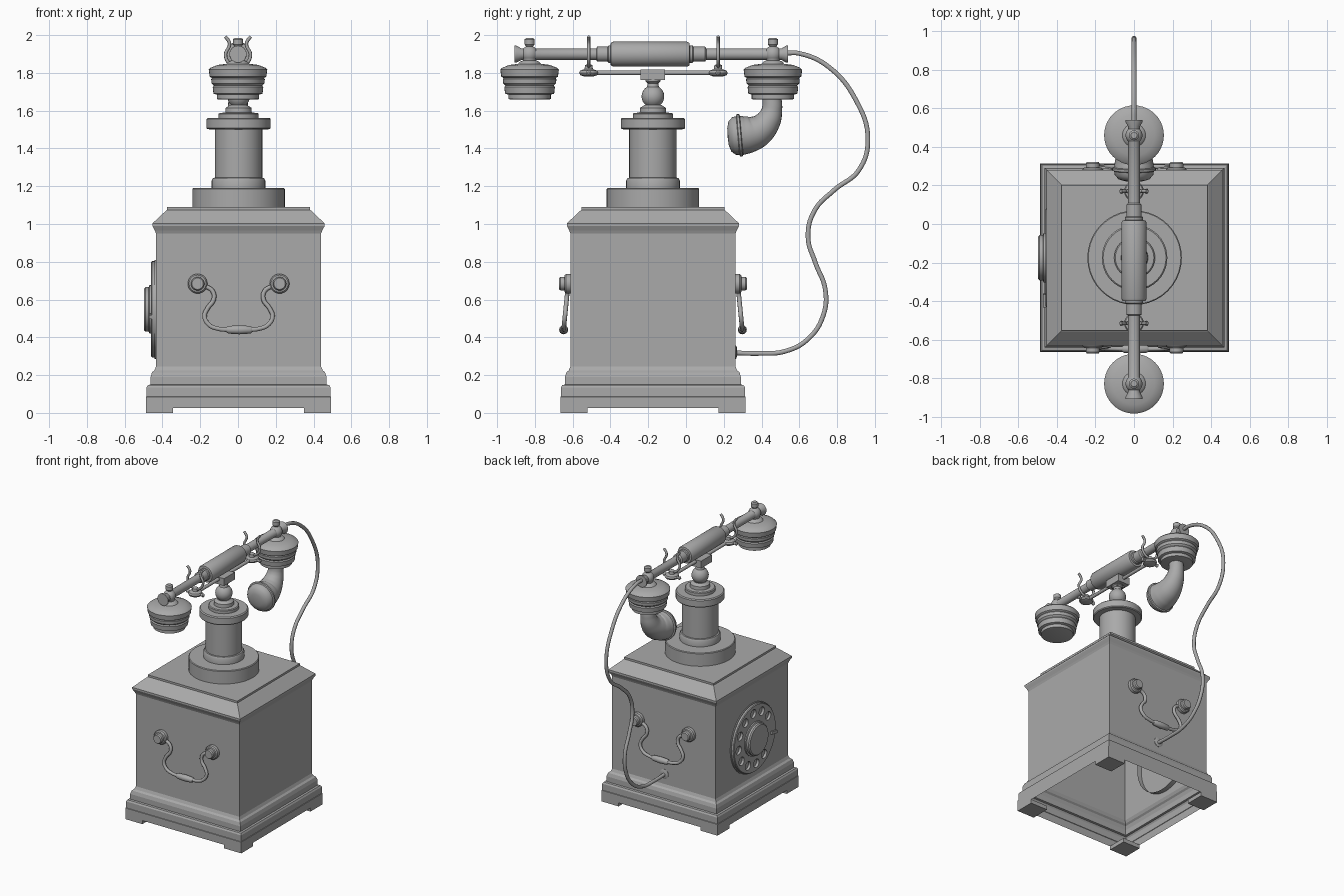
import bpy, bmesh, math
from mathutils import Matrix, Vector

if "Cube" in bpy.data.objects:
    bpy.data.objects.remove(bpy.data.objects["Cube"])

CX, CY = 0.003, -0.175   # centre line of the case and column
W = 0.437                # half width of the case
grey = bpy.data.materials.new('dark_grey')
grey.diffuse_color = (.4, .4, .4, 1)
grey.use_nodes = True
grey.node_tree.nodes["Principled BSDF"].inputs["Base Color"].default_value = grey.diffuse_color


def finish(name, bm, angle=35):
    me = bpy.data.meshes.new(name)
    bmesh.ops.recalc_face_normals(bm, faces=bm.faces[:])
    bm.to_mesh(me)
    bm.free()
    me.shade_smooth()
    me.set_sharp_from_angle(angle=math.radians(angle))
    me.materials.append(grey)
    ob = bpy.data.objects.new(name, me)
    bpy.context.collection.objects.link(ob)
    return ob


def lathe(name, prof, at=(0, 0, 0), axis='Z', n=40, square=False, open_start=False):
    """Turn (radius, height) points about an axis; square gives four mitred sides."""
    bm = bmesh.new()
    rings = []
    if square:
        n = 4
    for r, h in prof:
        ring = []
        for i in range(n):
            a = 2 * math.pi * (i + (0.5 if square else 0)) / n
            k = r * math.sqrt(2) if square else r
            c, s = k * math.cos(a), k * math.sin(a)
            p = {'Z': (c, s, h), 'Y': (c, h, s), 'X': (h, c, s)}[axis]
            ring.append(bm.verts.new(Vector(p) + Vector(at)))
        rings.append(ring)
    for a, b in zip(rings, rings[1:]):
        for i in range(n):
            j = (i + 1) % n
            bm.faces.new((a[i], a[j], b[j], b[i]))
    if not open_start:
        bm.faces.new(rings[0])
    bm.faces.new(rings[-1])
    return finish(name, bm, 3 if square else 35)


def box(name, centre, size):
    bm = bmesh.new()
    bmesh.ops.create_cube(bm, size=1, matrix=Matrix.Translation(centre) @ Matrix.Diagonal((*size, 1)))
    return finish(name, bm)


def tube(name, pts, r, radii=None, res=4):
    cu = bpy.data.curves.new(name, 'CURVE')
    cu.dimensions = '3D'
    cu.bevel_depth = r
    cu.bevel_resolution = res
    cu.resolution_u = 8
    cu.use_fill_caps = True
    cu.materials.append(grey)
    sp = cu.splines.new('BEZIER')
    sp.bezier_points.add(len(pts) - 1)
    for i, (bp, p) in enumerate(zip(sp.bezier_points, pts)):
        bp.co = p
        bp.handle_left_type = bp.handle_right_type = 'AUTO'
        bp.radius = radii[i] / r if radii else 1
    ob = bpy.data.objects.new(name, cu)
    bpy.context.collection.objects.link(ob)
    return ob


def arc(r, h, a0, a1, n=8):
    """Points of a ball profile between two latitudes in degrees."""
    return [(r * math.cos(math.radians(a0 + (a1 - a0) * i / n)),
             h + r * math.sin(math.radians(a0 + (a1 - a0) * i / n))) for i in range(n + 1)]


# Case: hollow, open below, with stepped plinth and sloped top
lathe('case', [(.49, .027), (.49, .085), (.487, .087), (.487, .135), (.48, .147), (.466, .15),
               (.466, .19), (.458, .215), (.446, .225), (W, .245), (W, .95), (.443, .965),
               (.456, .99), (.456, 1.003), (.385, 1.07), (.378, 1.075), (.378, 1.09)],
      at=(CX, CY, 0), square=True, open_start=True)
for sx in (-1, 1):
    for sy in (-1, 1):
        box('foot', (CX + sx * .418, CY + sy * .418, .015), (.144, .144, .03))

# Column with ball on top
lathe('column', [(.245, 1.085), (.245, 1.185), (.24, 1.19), (.142, 1.19), (.142, 1.23), (.135, 1.243),
                 (.126, 1.245), (.126, 1.5), (.165, 1.502), (.17, 1.508), (.17, 1.555), (.163, 1.562),
                 (.106, 1.562), (.106, 1.583), (.1, 1.588), (.07, 1.59), (.068, 1.615), (.045, 1.63)]
      + arc(.06, 1.675, -50, 58) + [(.028, 1.745), (.04, 1.755), (.04, 1.765)], at=(CX, CY, 0))

# Cradle: block, bar, end discs and forks
box('cradle_block', (0, CY, 1.79), (.1, .13, .055))
box('cradle_neck', (0, CY, 1.765), (.06, .06, .03))
lathe('cradle_bar', [(.012, -.53), (.012, .18)], at=(0, 0, 1.8), axis='Y', n=16)
for y in (-.515, .17):
    lathe('cradle_disc', [(.025, 1.781), (.045, 1.788), (.051, 1.8), (.045, 1.812), (.022, 1.82),
                          (.02, 1.84), (.012, 1.845)], at=(0, y, 0), n=24)
    lathe('cradle_pin', [(.006, -.075), (.014, -.068), (.01, -.055), (.01, .055), (.014, .068), (.006, .075)],
          at=(0, y, 1.8), axis='X', n=12)
    side = [(.045, 1.85), (.066, 1.895), (.045, 1.95), (.05, 1.97), (.068, 1.992)]
    tube('cradle_fork', [(-x, y, z) for x, z in reversed(side)] + [(0, y, 1.832)]
         + [(x, y, z) for x, z in side], .009, res=2)

# Handset bar with grip
lathe('handset', [(.045, -.908), (.045, -.898), (.03, -.87), (.03, -.475), (.04, -.47), (.04, -.415),
                  (.046, -.41), (.046, -.4), (.06, -.398), (.066, -.385), (.066, .005), (.06, .018),
                  (.046, .02), (.046, .035), (.04, .04), (.04, .1), (.03, .108), (.03, .505),
                  (.045, .53), (.045, .54)], at=(0, 0, 1.899), axis='Y', n=32)

# Cups at both ends with joint and finial
for y in (-.828, .46):
    lathe('cup', [(.106, 1.66), (.112, 1.662), (.112, 1.685), (.13, 1.69), (.134, 1.725), (.128, 1.733),
                  (.14, 1.745), (.142, 1.767), (.138, 1.773), (.15, 1.78), (.155, 1.817), (.145, 1.827),
                  (.108, 1.842), (.06, 1.848), (.05, 1.86), (.034, 1.866)]
          + arc(.044, 1.9, -38, 50) + [(.018, 1.94), (.026, 1.95), (.026, 1.978), (.016, 1.986)],
          at=(0, y, 0))

# Speaking horn under the rear cup, with domed mouth
tube('horn', [(0, .455, 1.67), (0, .455, 1.605), (0, .434, 1.545), (0, .38, 1.492), (0, .33, 1.474),
              (0, .282, 1.468)], .05, [.05, .054, .067, .086, .098, .106], res=8)
horn_mouth = lathe('horn_mouth', [(.104, .01), (.113, .006), (.113, -.006), (.103, -.01), (.1, -.03),
                                  (.08, -.052), (.045, -.062), (.01, -.064)], axis='Y', n=32)
horn_mouth.location = (0, .284, 1.469)
horn_mouth.rotation_euler.x = math.radians(5)

# Cord and its socket
cord = [(.53, 1.905), (.6, 1.903), (.755, 1.832), (.9, 1.655), (.963, 1.45), (.915, 1.285), (.785, 1.18),
        (.68, 1.07), (.646, .93), (.685, .795), (.737, .655), (.728, .52), (.645, .39), (.52, .325),
        (.39, .315), (.25, .318)]
tube('cord', [(0, y, z) for y, z in cord], .013, res=3)
lathe('cord_socket', [(.036, .25), (.036, .265), (.022, .27)], at=(0, 0, .322), axis='Y', n=24)

# Bail handles front and back
for s in (-1, 1):
    wall = CY + s * W
    for x in (-.217, .217):
        lathe('handle_rosette', [(.052, wall - s * .01), (.052, wall + s * .022), (.045, wall + s * .03),
                                 (.036, wall + s * .032), (.036, wall + s * .052), (.03, wall + s * .06)],
              at=(CX + x, 0, .684), axis='Y', n=28)
    half = [(.2, .67), (.165, .665), (.135, .64), (.132, .6), (.165, .552), (.18, .51), (.155, .465),
            (.11, .446), (.05, .44)]

    def hang(x, z):
        return (CX + x, wall + s * (.036 - (z - .44) * .1), z)
    tube('handle_bail', [hang(-x, z) for x, z in half] + [hang(x, z) for x, z in reversed(half)],
         .012, res=3)
    lathe('handle_grip', [(.014, -.068), (.02, -.058), (.024, 0), (.02, .058), (.014, .068)],
          at=(CX + .004, wall + s * .036, .44), axis='X', n=16)

# Dial on the left side: back plate, finger wheel with holes, hub, stop
D = (CX, CY, .548)
lathe('dial_plate', [(.262, -.4), (.262, -.444)], at=D, axis='X', n=48, open_start=True)
wheel = lathe('finger_wheel', [(.255, -.442), (.255, -.458), (.25, -.463)], at=D, axis='X', n=48)
bm = bmesh.new()
for i in range(10):
    a = math.radians(190 + 45 + 30 * i)
    m = Matrix.Translation((-.46, D[1] + .196 * math.cos(a), D[2] + .196 * math.sin(a)))
    bmesh.ops.create_cone(bm, cap_ends=True, segments=20, radius1=.032, radius2=.032, depth=.06,
                          matrix=m @ Matrix.Rotation(math.pi / 2, 4, 'Y'))
cutter = finish('hole_cutter', bm)
cutter.hide_render = True
cutter.hide_viewport = True
mod = wheel.modifiers.new('holes', 'BOOLEAN')
mod.operation = 'DIFFERENCE'
mod.object = cutter
mod.solver = 'EXACT'
lathe('dial_hub', [(.128, -.45), (.128, -.472), (.118, -.476), (.118, -.492), (.11, -.5)],
      at=D, axis='X', n=40)
stop = box('finger_stop', (0, 0, 0), (.016, .07, .022))
stop.location = (-.464, CY - .222, .513)
stop.rotation_euler.x = math.radians(10)
